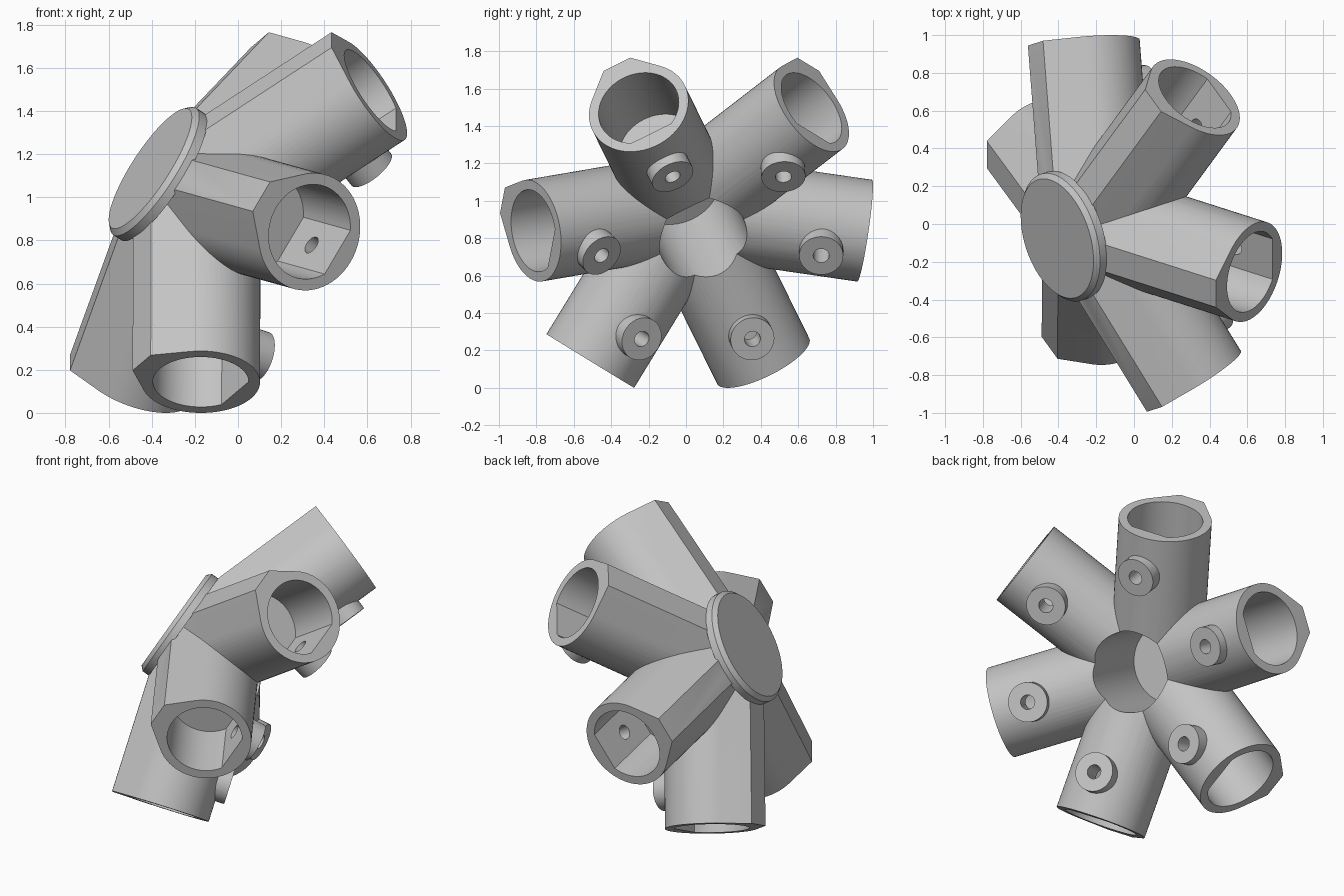
import bpy, bmesh, math
from mathutils import Vector, Matrix

if "Cube" in bpy.data.objects:
    bpy.data.objects.remove(bpy.data.objects["Cube"])

APEX = Vector((-0.17, 0.0, 0.978))         # point where all socket axes meet
N = Vector((-0.809, -0.263, 0.526)).normalized()   # hub axis, towards the cap
A = Vector((0.309, -0.951, 0.0)).normalized()
A = (A - N * A.dot(N)).normalized()
D = A.cross(N)
if D.z < 0:
    D = -D

R_OUT, R_BORE, SEG = 0.275, 0.222, 64
gray = bpy.data.materials.new("plain_gray")
gray.diffuse_color = (0.55, 0.55, 0.55, 1)
gray.use_nodes = True
gray.node_tree.nodes["Principled BSDF"].inputs["Base Color"].default_value = gray.diffuse_color


def frame(y, z, origin):
    """Matrix with local y and z along the given directions."""
    x = y.cross(z)
    m = Matrix((x, y, z)).transposed().to_4x4()
    m.translation = origin
    return m


def loft(name, rings, mat):
    """Closed solid from a stack of (outline, height) rings."""
    bm = bmesh.new()
    loops = [[bm.verts.new(mat @ Vector((x, y, h))) for x, y in o] for o, h in rings]
    n = len(loops[0])
    for lo, hi in zip(loops, loops[1:]):
        for i in range(n):
            j = (i + 1) % n
            bm.faces.new((lo[i], lo[j], hi[j], hi[i]))
    bm.faces.new(loops[0][::-1])
    bm.faces.new(loops[-1])
    bmesh.ops.recalc_face_normals(bm, faces=bm.faces[:])
    me = bpy.data.meshes.new(name)
    bm.to_mesh(me)
    bm.free()
    me.materials.append(gray)
    ob = bpy.data.objects.new(name, me)
    bpy.context.collection.objects.link(ob)
    return ob


def circle(r, seg=SEG):
    return [(r * math.cos(2 * math.pi * i / seg), r * math.sin(2 * math.pi * i / seg))
            for i in range(seg)]


def arc(r, a0, a1, seg):
    return [(r * math.cos(math.radians(a0 + (a1 - a0) * i / seg)),
             r * math.sin(math.radians(a0 + (a1 - a0) * i / seg))) for i in range(seg + 1)]


# Socket outline: round below, with three flats on top
outer = arc(R_OUT, 138.6, 401.4, 48) + [(0.08, 0.322), (-0.08, 0.322)]
# Bore outline: round with a flat floor for the screw
bore = arc(R_BORE, -57.5, 237.5, 50)

solids, cutters = [], []
# (azimuth, droop angle, length) of the six sockets
sockets = [(0, 15.86, 0.968), (58.58, 18, 0.98), (121.42, 18, 0.98),
           (180, 15.86, 0.968), (238.58, 18, 0.98), (301.42, 18, 0.98)]
for i, (az, droop, length) in enumerate(sockets):
    t, k = math.radians(az), math.radians(droop)
    rad = A * math.cos(t) + D * math.sin(t)
    axis = rad * math.cos(k) - N * math.sin(k)
    up = N * math.cos(k) + rad * math.sin(k)
    m = frame(up, axis, APEX)
    solids.append(loft("socket", [(outer, -0.1 - 0.003 * i), (outer, length)], m))
    cutters.append(loft("bore_cutter", [(bore, length - 0.42), (bore, length + 0.05)], m))
    # Screw boss under the socket
    b = frame(axis, -up, APEX + axis * 0.735)
    solids.append(loft("screw_boss", [(circle(0.118, 40), 0.23), (circle(0.118, 40), 0.33)], b))
    cutters.append(loft("screw_cutter", [(circle(0.043, 24), 0.1), (circle(0.043, 24), 0.4)], b))

# Flat trim above the sockets, chamfered cap disc, and the hub recess
hub = frame(D, N, APEX)
trimmer = loft("trim_cutter", [(circle(0.75), 0.235), (circle(0.75), 0.9)], hub)
cap = loft("cap", [(circle(0.352), 0.222), (circle(0.352), 0.268),
                   (circle(0.328), 0.293)], hub)
cutters.append(loft("hub_cutter", [(circle(0.242), -0.7), (circle(0.242), 0.19)], hub))

# Merge the sockets, trim them, add the cap, then cut the bores
body = solids.pop(0)
body.name = "hub_connector"
bpy.context.view_layer.objects.active = body
body.select_set(True)
for op, parts in (("UNION", solids), ("DIFFERENCE", [trimmer]),
                  ("UNION", [cap]), ("DIFFERENCE", cutters)):
    for p in parts:
        mod = body.modifiers.new("join", "BOOLEAN")
        mod.operation, mod.solver, mod.object = op, "MANIFOLD", p
        bpy.ops.object.modifier_apply(modifier=mod.name)
        bpy.data.objects.remove(p)

# Rest on the floor
low = min(v.co.z for v in body.data.vertices)
body.data.transform(Matrix.Translation((0, 0, -low)))
bpy.ops.object.shade_smooth_by_angle(angle=math.radians(20))
